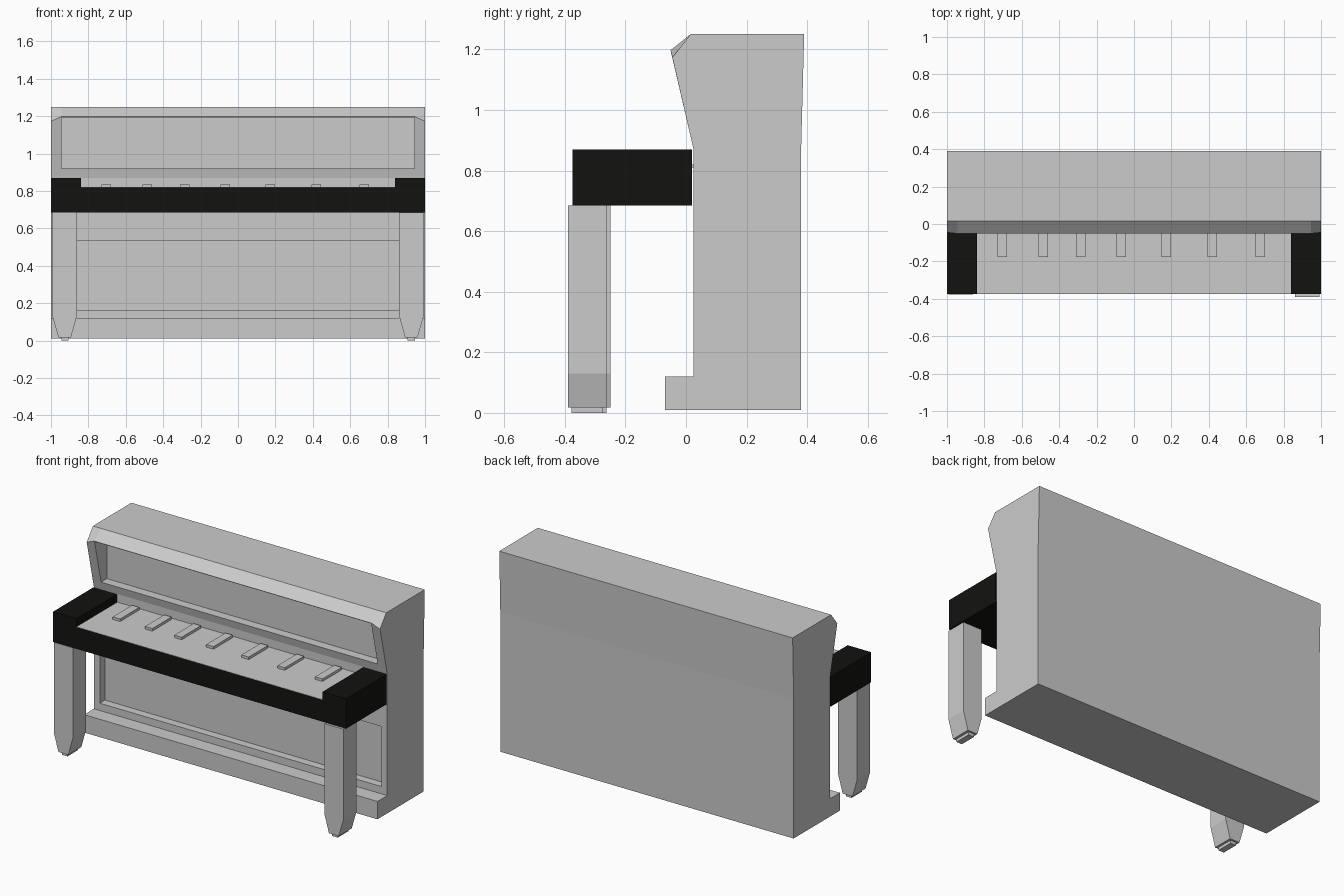
import bpy, bmesh

if "Cube" in bpy.data.objects:
    bpy.data.objects.remove(bpy.data.objects["Cube"])

black = bpy.data.materials.new("black_lacquer")
black.diffuse_color = (0.006, 0.006, 0.005, 1)
black.use_nodes = True
black.node_tree.nodes["Principled BSDF"].inputs["Base Color"].default_value = black.diffuse_color


def loft(name, rings, mat=None):
    """Closed solid through a series of equal-length point rings."""
    bm = bmesh.new()
    vr = [[bm.verts.new(p) for p in ring] for ring in rings]
    n = len(vr[0])
    for a, b in zip(vr, vr[1:]):
        for i in range(n):
            j = (i + 1) % n
            bm.faces.new((a[i], a[j], b[j], b[i]))
    bm.faces.new(vr[0])
    bm.faces.new(vr[-1])
    bmesh.ops.recalc_face_normals(bm, faces=bm.faces)
    me = bpy.data.meshes.new(name)
    bm.to_mesh(me)
    bm.free()
    ob = bpy.data.objects.new(name, me)
    bpy.context.collection.objects.link(ob)
    if mat:
        me.materials.append(mat)
    return ob


def rect(x0, x1, y0, y1, z):
    return [(x0, y0, z), (x1, y0, z), (x1, y1, z), (x0, y1, z)]


def box(name, x0, x1, y0, y1, z0, z1, mat=None):
    return loft(name, [rect(x0, x1, y0, y1, z0), rect(x0, x1, y0, y1, z1)], mat)


# Cabinet: side profile swept across x, the top lip drops at both ends
def profile(x, lip):
    pts = [(-0.07, 0.01), (0.38, 0.01), (0.38, 0.87), (0.39, 1.25), (0.015, 1.25),
           lip, (0.025, 0.87), (0.025, 0.12), (-0.07, 0.12)]
    return [(x, y, z) for y, z in pts]


end_lip, mid_lip = (-0.045, 1.173), (-0.051, 1.197)
cabinet = loft("cabinet", [profile(-1, end_lip), profile(-0.945, mid_lip),
                           profile(0.945, mid_lip), profile(1, end_lip)])

# Recessed upper and lower front panels
cutters = [box("upper_panel_cutter", -0.943, 0.943, -0.2, 0.07, 0.92, 1.194),
           box("lower_panel_cutter", -0.96, 0.96, -0.2, 0.075, 0.165, 0.535)]
bpy.context.view_layer.objects.active = cabinet
for c in cutters:
    c.hide_render = True
    mod = cabinet.modifiers.new(c.name, 'BOOLEAN')
    mod.operation = 'DIFFERENCE'
    mod.solver = 'EXACT'
    mod.object = c
    bpy.ops.object.modifier_apply(modifier=mod.name)
    bpy.data.objects.remove(c)

# Keyboard bed with its light key surface
box("key_bed", -0.84, 0.84, -0.375, 0.02, 0.685, 0.818, black)
box("key_surface", -0.84, 0.84, -0.374, 0.025, 0.81, 0.82)

# Raised keys
for i, x in enumerate((-0.705, -0.485, -0.285, -0.068, 0.172, 0.418, 0.675)):
    box(f"raised_key_{i + 1}", x - 0.025, x + 0.025, -0.177, 0.01, 0.82, 0.836)

# Arms, tapered legs and feet on both sides
for side, s, dy in (("left", -1, 0.013), ("right", 1, 0.0)):
    box(f"{side}_arm", *sorted((s * 0.84, s)), -0.375, 0.02, 0.685, 0.87, black)
    y0, y1 = -0.39 + dy, -0.263 + dy
    loft(f"{side}_leg", [rect(s * 0.893, s * 0.96, y0, y1, 0.018),
                         rect(s * 0.862, s * 0.992, y0, y1, 0.13),
                         rect(s * 0.862, s * 0.992, y0, y1, 0.685)])
    box(f"{side}_foot", *sorted((s * 0.907, s * 0.945)), y0 + 0.012, y1 - 0.012, 0, 0.02)
